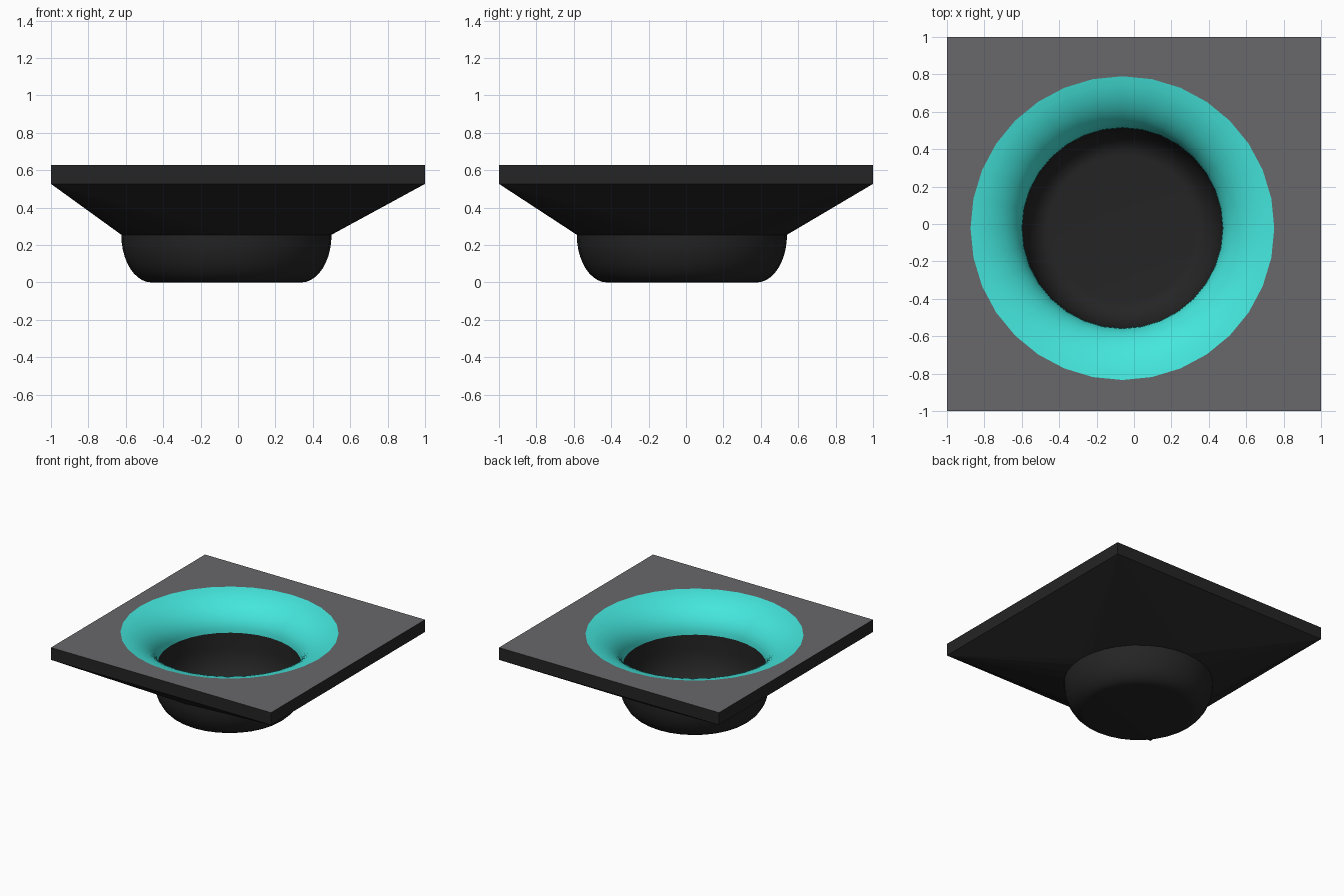
import bpy, bmesh, math

if "Cube" in bpy.data.objects:
    bpy.data.objects.remove(bpy.data.objects["Cube"])

CX, CY, SEG = -0.062, -0.022, 32
TOP, RIM, NECK = 0.628, 0.527, 0.255


def material(name, rgb):
    m = bpy.data.materials.new(name)
    m.diffuse_color = (*rgb, 1)
    m.use_nodes = True
    m.node_tree.nodes["Principled BSDF"].inputs["Base Color"].default_value = m.diffuse_color
    return m


grey = material("plate grey", (0.14, 0.14, 0.145))
dark = material("dark shell", (0.018, 0.018, 0.018))
teal = material("teal funnel", (0.058, 0.79, 0.72))


def finish(bm, name, mat, smooth=False):
    me = bpy.data.meshes.new(name)
    bm.to_mesh(me)
    bm.free()
    ob = bpy.data.objects.new(name, me)
    bpy.context.collection.objects.link(ob)
    me.materials.append(mat)
    for p in me.polygons:
        p.use_smooth = smooth
    return ob


def ring(bm, r, z):
    return [bm.verts.new((CX + r * math.cos(2 * math.pi * i / SEG),
                          CY + r * math.sin(2 * math.pi * i / SEG), z)) for i in range(SEG)]


def square(bm, z):
    return [bm.verts.new((x, y, z)) for x, y in ((-1, -1), (1, -1), (1, 1), (-1, 1))]


def bridge(bm, a, b):
    n = len(a)
    for i in range(n):
        j = (i + 1) % n
        bm.faces.new((a[i], a[j], b[j], b[i]))


def lathe(name, profile, mat, cap=False):
    # profile runs so that the faces point to its visible side
    bm = bmesh.new()
    rings = [ring(bm, r, z) for r, z in profile]
    for a, b in zip(rings, rings[1:]):
        bridge(bm, a, b)
    if cap:
        bm.faces.new(rings[-1])
    return finish(bm, name, mat, True)


def corner(r0, r1, z0, z1, n=10):
    # quarter-round from the vertical wall down to the flat floor
    return [(r0 + (r1 - r0) * math.cos(t), z1 - (z1 - z0) * math.sin(t))
            for t in (i * math.pi / 2 / n for i in range(n + 1))]


# square top sheet with a round opening
bm = bmesh.new()
edges = []
for loop in (square(bm, TOP), ring(bm, 0.812, TOP)):
    edges += [bm.edges.new((loop[i], loop[(i + 1) % len(loop)])) for i in range(len(loop))]
bmesh.ops.triangle_fill(bm, edges=edges, use_beauty=True, normal=(0, 0, 1))
for f in bm.faces:
    f.normal_update()
    if f.normal.z < 0:
        f.normal_flip()
finish(bm, "top_plate", grey)

# vertical plate edge
bm = bmesh.new()
bridge(bm, square(bm, RIM), square(bm, TOP))
finish(bm, "plate_edge", dark)

# tapered underside, square to round
bm = bmesh.new()
square(bm, RIM)
ring(bm, 0.562, NECK)
bmesh.ops.convex_hull(bm, input=bm.verts[:])
bmesh.ops.recalc_face_normals(bm, faces=bm.faces[:])
caps = [f for f in bm.faces if max(v.co.z for v in f.verts) - min(v.co.z for v in f.verts) < 1e-4]
bmesh.ops.delete(bm, geom=caps, context='FACES')
finish(bm, "tapered_underside", dark)

# flared teal funnel
a0, n = math.radians(12), 10
flare = []
for i in range(n + 1):
    t = i / n
    a = a0 + (math.pi / 2 - a0) * t
    k = (math.sin(a) - math.sin(a0)) / (1 - math.sin(a0))
    d = (math.cos(a0) - math.cos(a)) / math.cos(a0)
    flare.append((0.812 - 0.277 * k, TOP - 0.25 * d))
lathe("funnel", flare, teal)

# inside of the bowl
lathe("bowl_inside", [(0.535, TOP - 0.25)] + corner(0.39, 0.535, 0.015, NECK), dark, True)

# outside of the bowl
bowl = lathe("bowl_outside", corner(0.40, 0.562, 0.0, NECK), dark, True)
bowl.data.flip_normals()
bowl_in = bpy.data.objects["bowl_inside"]

# make the lathed parts face their visible side
for ob, sign in ((bpy.data.objects["funnel"], 1), (bowl_in, 1), (bowl, -1)):
    if sum(p.normal.z * p.area for p in ob.data.polygons) * sign < 0:
        ob.data.flip_normals()
    # the flat cap ends up wound like its neighbours
    bm = bmesh.new()
    bm.from_mesh(ob.data)
    for f in bm.faces:
        if f.normal.z * sign < -1e-3:
            f.normal_flip()
    bm.to_mesh(ob.data)
    bm.free()
